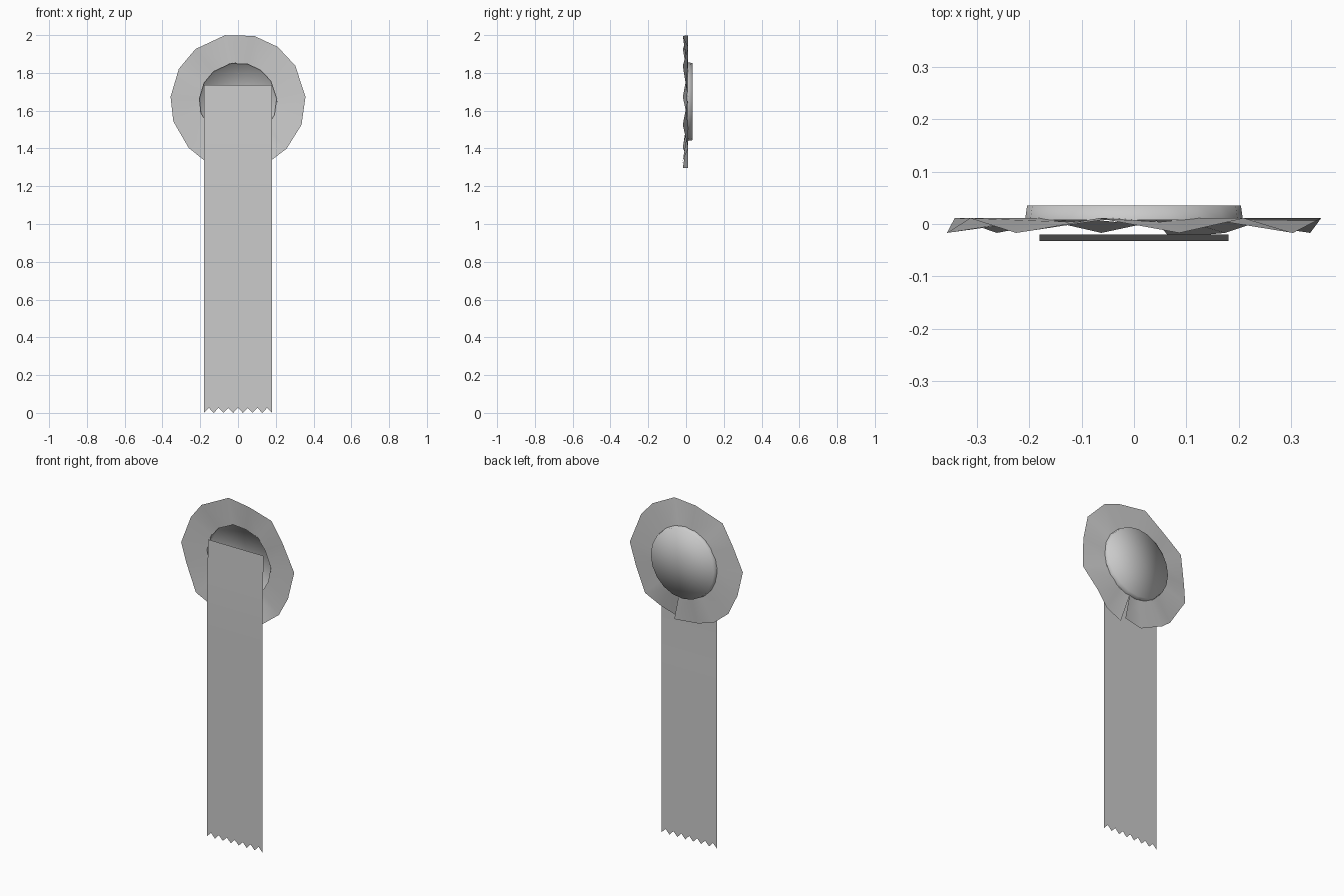
import bpy, bmesh
from math import cos, sin, radians, pi

if "Cube" in bpy.data.objects:
    bpy.data.objects.remove(bpy.data.objects["Cube"], do_unlink=True)

grey = bpy.data.materials.new("plain grey")
grey.use_nodes = True
grey.diffuse_color = (0.6, 0.6, 0.6, 1)
grey.node_tree.nodes["Principled BSDF"].inputs["Base Color"].default_value = (0.6, 0.6, 0.6, 1)

CENTRE = 1.648


def finish(name, bm):
    mesh = bpy.data.meshes.new(name)
    bm.to_mesh(mesh)
    bm.free()
    mesh.materials.append(grey)
    for face in mesh.polygons:
        face.use_smooth = True
    obj = bpy.data.objects.new(name, mesh)
    bpy.context.collection.objects.link(obj)
    return obj


def ring(bm, angles, radius, depth):
    """Ring of points around the badge centre; depth gives y for each index."""
    return [bm.verts.new((radius * cos(a), depth(i), CENTRE + radius * sin(a)))
            for i, a in enumerate(angles)]


def bridge(bm, first, second):
    for i in range(len(first) - 1):
        bm.faces.new((first[i], first[i + 1], second[i + 1], second[i]))


# Pleated ruffle, open at a seam near the bottom
bm = bmesh.new()
degrees = [-79, -61, -44, -20, 4, 32, 54, 76, 101, 129, 151, 176, 197, 223, 239, 260, 281]
angles = [radians(d) for d in degrees]
inner = ring(bm, angles, 0.205, lambda i: 0.004 if i % 2 else 0.011)
outer = ring(bm, angles, 0.358, lambda i: -0.017 if i % 2 else 0.011)
outer[0].co.y = -0.027
bridge(bm, inner, outer)
finish("ruffle", bm)

# Shallow round cap, open to the front
bm = bmesh.new()
angles = [2 * pi * i / 20 for i in range(20)]
rim = ring(bm, angles, 0.208, lambda i: 0.008)
edge = ring(bm, angles, 0.204, lambda i: 0.035)
bridge(bm, rim + rim[:1], edge + edge[:1])
middle = bm.verts.new((0, 0.035, CENTRE))
for i in range(20):
    bm.faces.new((edge[i - 1], edge[i], middle))
bmesh.ops.recalc_face_normals(bm, faces=bm.faces)
finish("centre_cap", bm)

# Hanging ribbon with a gentle bend and a pinked lower end
bm = bmesh.new()
teeth = 7
columns = 2 * teeth + 1
rows = []
for z, y in ((1.737, -0.02), (1.55, -0.026), (1.32, -0.032), (1.1, -0.03), (0.03, -0.03)):
    rows.append([bm.verts.new((-0.18 + 0.36 * i / (columns - 1), y, z)) for i in range(columns)])
for i, v in enumerate(rows[-1]):
    v.co.z = 0.027 if i % 2 else 0
for top, bottom in zip(rows, rows[1:]):
    bridge(bm, bottom, top)
finish("ribbon", bm)
